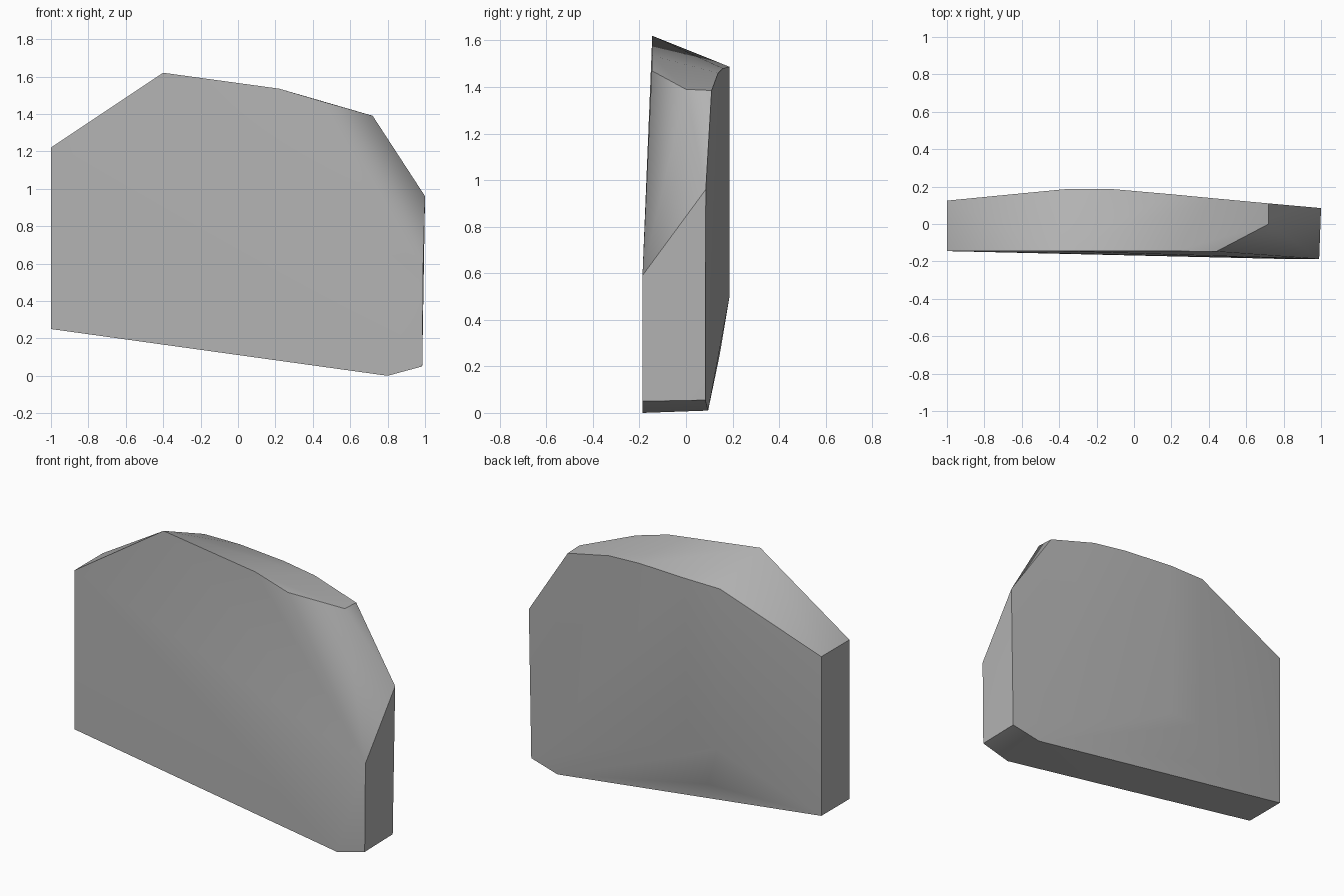
import bpy
import bmesh
import math

cube = bpy.data.objects.get("Cube")
if cube:
    bpy.data.objects.remove(cube, do_unlink=True)

stone = bpy.data.materials.new("grey_stone")
stone.use_nodes = True
grey = (0.45, 0.45, 0.45, 1)
stone.diffuse_color = grey
bsdf = stone.node_tree.nodes["Principled BSDF"]
bsdf.inputs["Base Color"].default_value = grey
bsdf.inputs["Roughness"].default_value = 0.9

# Outline of the broad front face
front_outline = [(-1, -.145, 1.22), (-.4, -.145, 1.62), (.22, -.145, 1.535),
                 (.44, -.147, 1.47), (.99, -.187, .59), (.985, -.187, .05),
                 (.8, -.187, 0), (-1, -.145, .25)]
# Chipped upper corner
chip = [(.72, 0, 1.39), (1, .085, .96)]
# Outline of the back face
back_outline = [(-1, .125, 1.22), (-.36, .187, 1.485), (-.12, .187, 1.487),
                (.2, .159, 1.48), (.42, .138, 1.46), (.72, .11, 1.385),
                (.985, .083, .055), (.8, .095, .01), (-1, .125, .25)]
# Gentle bulge across the back
back_bulge = [(-.34, .187, .5), (-.14, .187, .5), (-.25, .145, .25)]

# Wrap the corners into one solid faceted slab
bm = bmesh.new()
for corner in front_outline + chip + back_outline + back_bulge:
    bm.verts.new(corner)
hull = bmesh.ops.convex_hull(bm, input=bm.verts)
unused = {v for v in hull["geom_interior"] + hull["geom_unused"]
          if isinstance(v, bmesh.types.BMVert)}
bmesh.ops.delete(bm, geom=list(unused), context='VERTS')
bmesh.ops.dissolve_limit(bm, angle_limit=math.radians(1),
                         verts=bm.verts, edges=bm.edges)
bmesh.ops.recalc_face_normals(bm, faces=bm.faces)
mesh = bpy.data.meshes.new("rock_slab")
bm.to_mesh(mesh)
bm.free()
mesh.materials.append(stone)

slab = bpy.data.objects.new("rock_slab", mesh)
bpy.context.collection.objects.link(slab)
bpy.ops.object.select_all(action='DESELECT')
slab.select_set(True)
bpy.context.view_layer.objects.active = slab
bpy.ops.object.shade_smooth_by_angle(angle=math.radians(38))
